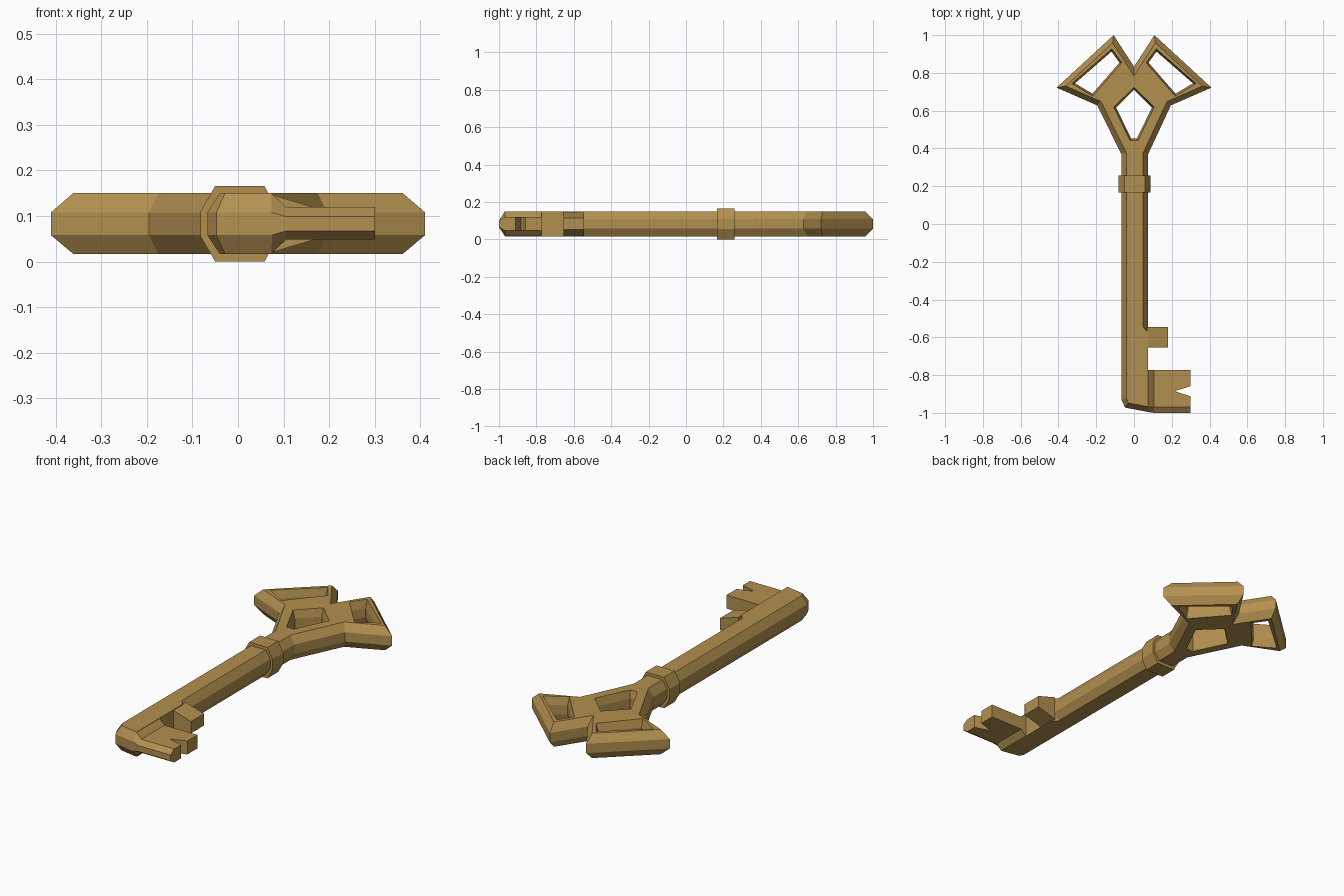
import bpy, bmesh
from mathutils import Vector

if "Cube" in bpy.data.objects:
    bpy.data.objects.remove(bpy.data.objects["Cube"])

brass = bpy.data.materials.new("brass")
brass.diffuse_color = (0.45, 0.28, 0.08, 1)
brass.use_nodes = True
brass.node_tree.nodes["Principled BSDF"].inputs["Base Color"].default_value = brass.diffuse_color


def loft(name, loops):
    """Closed solid skinned through loops of equal point count."""
    bm = bmesh.new()
    rings = [[bm.verts.new(p) for p in loop] for loop in loops]
    for a, b in zip(rings, rings[1:]):
        for i in range(len(a)):
            j = (i + 1) % len(a)
            bm.faces.new((a[i], a[j], b[j], b[i]))
    bm.faces.new(rings[0])
    bm.faces.new(rings[-1])
    bmesh.ops.recalc_face_normals(bm, faces=bm.faces)
    me = bpy.data.meshes.new(name)
    bm.to_mesh(me)
    bm.free()
    me.materials.append(brass)
    ob = bpy.data.objects.new(name, me)
    bpy.context.collection.objects.link(ob)
    return ob


def inset(pts, d):
    """Mitred inset of a counter-clockwise outline."""
    out = []
    for i, p in enumerate(pts):
        p = Vector(p)
        e1 = (p - Vector(pts[i - 1])).normalized()
        e2 = (Vector(pts[(i + 1) % len(pts)]) - p).normalized()
        n1, n2 = Vector((-e1.y, e1.x)), Vector((-e2.y, e2.x))
        out.append(tuple(p + (n1 + n2) * d / (1 + n1.dot(n2))))
    return out


def plate(name, mid, cap, zs):
    """Flat solid: cap outline at the outer heights, mid outline between."""
    return loft(name, [[(x, y, z) for x, y in o]
                       for o, z in zip((cap, mid, mid, cap), zs)])


ZS = (0.017, 0.058, 0.108, 0.15)

# shaft and bow in one chamfered outline
bow_half = [(0.195, 0.628), (0.41, 0.722), (0.108, 1.0)]
outline = ([(-0.067, -0.93), (-0.047, -0.972), (0.075, -0.995),
            (0.075, -0.575), (0.075, -0.545), (0.075, 0.37)]
           + bow_half + [(0, 0.833)]
           + [(-x, y) for x, y in reversed(bow_half)] + [(-0.067, 0.37)])
cap = inset(outline, 0.027)
cap[2], cap[3] = (0.075, -0.967), (0.075, -0.575)   # flat wall beside the bits
body = plate("shaft_and_bow", outline, cap, ZS)

# three bow openings with sloped rims
side = [(0.119, 0.913), (0.077, 0.854), (0.22, 0.69), (0.312, 0.745)]
holes = {
    "centre_hole": [(0, 0.71), (-0.095, 0.617), (-0.015, 0.452),
                    (0.015, 0.452), (0.095, 0.617)],
    "right_hole": side,
    "left_hole": [(-x, y) for x, y in reversed(side)],
}
for name, pts in holes.items():
    cutter = plate(name, pts, inset(pts, -0.013), (0.005, 0.058, 0.108, 0.162))
    cutter.hide_render = True
    mod = body.modifiers.new(name, "BOOLEAN")
    mod.operation, mod.object, mod.solver = "DIFFERENCE", cutter, "EXACT"
    bpy.context.view_layer.objects.active = body
    bpy.ops.object.modifier_apply(modifier=name)
    bpy.data.objects.remove(cutter)

# collar
collar = [(-0.05, 0), (0.058, 0), (0.088, 0.055), (0.088, 0.11),
          (0.058, 0.166), (-0.05, 0.166), (-0.082, 0.11), (-0.082, 0.055)]
loft("collar", [[(x, y, z) for x, z in collar] for y in (0.167, 0.258)])

# large bit: notched blade with chamfered front edge
blade = [(0.105, -1), (0.3, -1), (0.3, -0.912), (0.215, -0.885),
         (0.3, -0.858), (0.3, -0.772), (0.105, -0.772)]
blade_cap = [(x, -0.97 if y == -1 else y) for x, y in blade]
plate("large_bit", blade, blade_cap, (0.048, 0.067, 0.099, 0.12))


def root(x, front, zs):
    z0, z1, z2, z3 = zs
    return [(x, -0.772, z0), (x, -0.772, z3), (x, -0.968, z3),
            (x, front, z2), (x, front, z1), (x, -0.968, z0)]


# flared root joining the blade to the shaft
loft("large_bit_root", [root(0.073, -0.995, ZS),
                        root(0.105, -1, (0.048, 0.067, 0.099, 0.12))])

# small tapered bit
loft("small_bit", [[(x, -0.655, a), (x, -0.545, a), (x, -0.545, b), (x, -0.655, b)]
                   for x, a, b in ((0.07, 0.019, 0.148), (0.18, 0.052, 0.115))])
